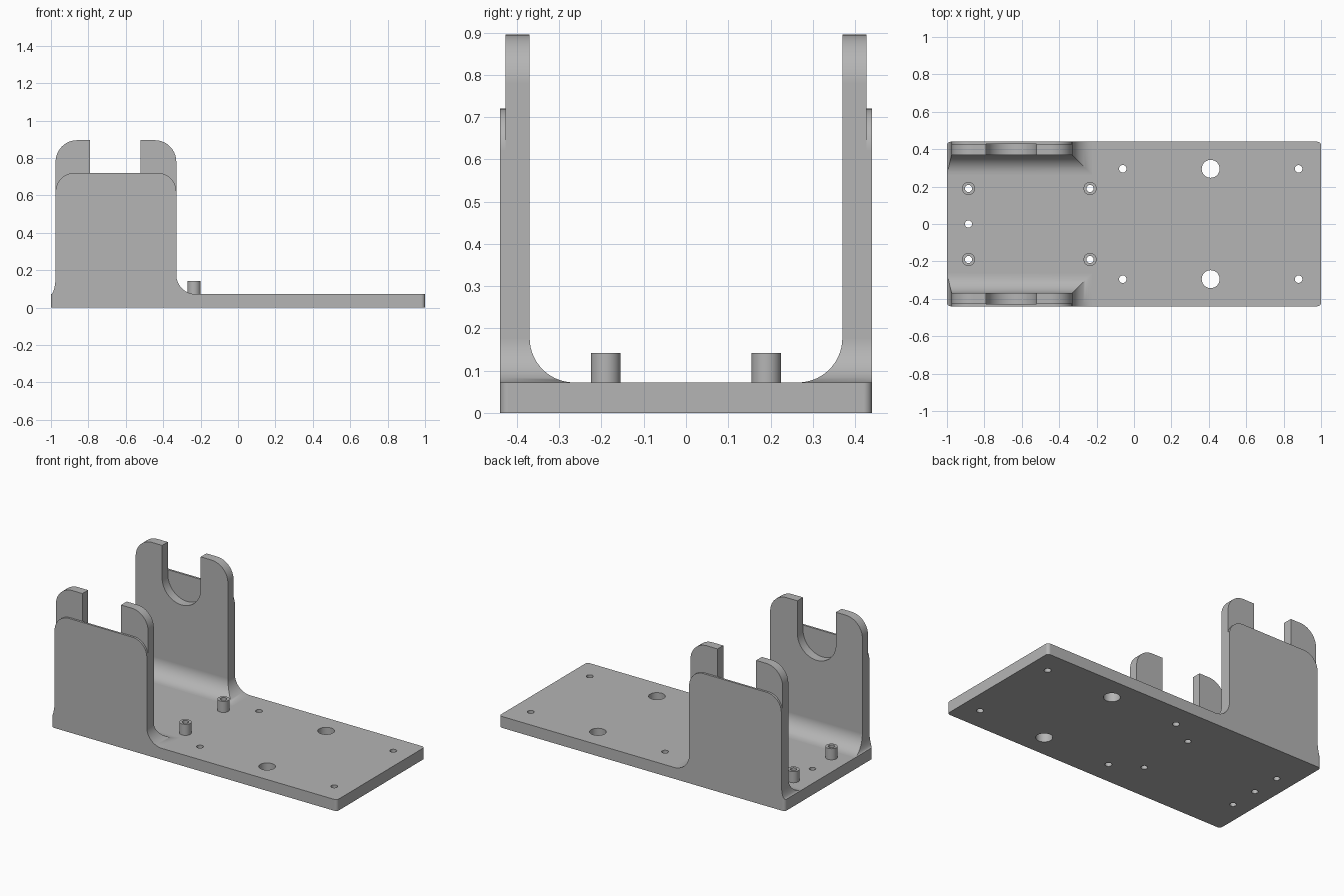
import bpy, bmesh
from math import cos, sin, radians
from mathutils import Matrix

old = bpy.data.objects.get("Cube")
if old:
    bpy.data.objects.remove(old, do_unlink=True)

grey = bpy.data.materials.new("plain grey")
grey.use_nodes = True
GREY = (0.46, 0.46, 0.46, 1)
grey.diffuse_color = GREY
grey.node_tree.nodes["Principled BSDF"].inputs["Base Color"].default_value = GREY

# Main sizes
HALF_Y = 0.44                # half the plate width
PLATE = 0.072                # plate thickness
X0, X1 = -0.975, -0.33       # wall ends
INNER, STEP = 0.37, 0.427    # inner wall face and step to the outer layer
FILLET = 0.105
SLOT_X, SLOT_Z, SLOT_R = -0.655, 0.69, 0.135


def arc(cx, cy, rx, ry, start, end, steps=14):
    angles = [radians(start + (end - start) * i / steps) for i in range(steps + 1)]
    return [(cx + rx * cos(a), cy + ry * sin(a)) for a in angles]


def prism(name, points, axis, low, high):
    """Extrude a 2D outline along the x, y or z axis."""
    place = {"x": lambda p: (low, p[0], p[1]),
             "y": lambda p: (p[0], low, p[1]),
             "z": lambda p: (p[0], p[1], low)}[axis]
    bm = bmesh.new()
    face = bm.faces.new([bm.verts.new(place(p)) for p in points])
    new = bmesh.ops.extrude_face_region(bm, geom=[face])["geom"]
    shift = [(high - low) * (axis == k) for k in "xyz"]
    bmesh.ops.translate(bm, vec=shift, verts=[v for v in new if isinstance(v, bmesh.types.BMVert)])
    bmesh.ops.recalc_face_normals(bm, faces=bm.faces)
    mesh = bpy.data.meshes.new(name)
    bm.to_mesh(mesh)
    bm.free()
    mesh.materials.append(grey)
    obj = bpy.data.objects.new(name, mesh)
    bpy.context.collection.objects.link(obj)
    return obj


def combine(obj, tool, operation):
    """Apply a boolean and drop the tool object."""
    tool.hide_render = True
    mod = obj.modifiers.new("cut", "BOOLEAN")
    mod.operation, mod.object, mod.solver = operation, tool, "EXACT"
    bpy.context.view_layer.objects.active = obj
    bpy.ops.object.modifier_apply(modifier=mod.name)
    bpy.data.objects.remove(tool, do_unlink=True)


def drill(obj, x, y, radius):
    combine(obj, prism("drill", arc(x, y, radius, radius, 0, 360, 32)[:-1], "z", -0.1, 0.3), "DIFFERENCE")


def finish(obj):
    bpy.ops.object.select_all(action="DESELECT")
    obj.select_set(True)
    bpy.context.view_layer.objects.active = obj
    bpy.ops.object.shade_smooth_by_angle(angle=radians(30))
    mod = obj.modifiers.new("flat face normals", "WEIGHTED_NORMAL")
    mod.keep_sharp = True


def plan(name, low, high, r=0.02):
    """Rounded rectangle outline of the plate."""
    x, y = 1 - r, HALF_Y - r
    pts = []
    for cx, cy, a in ((x, y, 0), (-x, y, 90), (-x, -y, 180), (x, -y, 270)):
        pts += arc(cx, cy, r, r, a, a + 90, 6)
    return prism(name, pts, "z", low, high)


def wall_outline(top, r, slot):
    """Side outline of a wall with flared foot and rounded shoulders."""
    foot = PLATE + FILLET
    pts = arc(-1, foot, 1 + X0, FILLET, -90, 0)
    pts += arc(X0 + r, top - r, r, r, 180, 90)
    if slot:
        pts.append((SLOT_X - SLOT_R, top))
        pts += arc(SLOT_X, SLOT_Z, SLOT_R, SLOT_R, 180, 360, 28)
        pts.append((SLOT_X + SLOT_R, top))
    pts += arc(X1 - r, top - r, r, r, 90, 0)
    pts += arc(X1 + FILLET, foot, FILLET, FILLET, 180, 270)
    return pts


# Base plate with its holes
STANDOFFS = [(x, y) for x in (-0.885, -0.235) for y in (-0.19, 0.19)]
plate = plan("base_plate", 0, PLATE)
for x, r in ((-0.06, 0.02), (0.41, 0.048), (0.88, 0.02)):
    for y in (-0.295, 0.295):
        drill(plate, x, y, r)
for x, y in STANDOFFS + [(-0.885, 0)]:
    drill(plate, x, y, 0.019)
finish(plate)

# Hollow standoffs
for i, (x, y) in enumerate(STANDOFFS):
    post = prism(f"standoff_{i + 1}", arc(x, y, 0.035, 0.035, 0, 360, 32)[:-1], "z", PLATE, 0.142)
    drill(post, x, y, 0.019)
    finish(post)

# Slotted wall: side outline crossed with a filleted section
back = prism("back_wall", wall_outline(0.895, 0.115, True), "y", 0.2, 0.5)
section = [(STEP, 0), (STEP, 1), (INNER, 1)]
section += arc(INNER - FILLET, PLATE + FILLET, FILLET, FILLET, 0, -90)
section.append((INNER - FILLET, 0))
combine(back, prism("section", section, "x", -1.2, 0), "INTERSECT")

# Lower outer layer, trimmed to the plate outline
layer = prism("outer_layer", wall_outline(0.72, 0.1, False), "y", STEP, 0.5)
combine(layer, plan("trim", -0.1, 1), "INTERSECT")
combine(back, layer, "UNION")

# Matching front wall
front = back.copy()
front.data = back.data.copy()
front.name = "front_wall"
bpy.context.collection.objects.link(front)
front.data.transform(Matrix.Scale(-1, 4, (0, 1, 0)))
front.data.flip_normals()
finish(back)
finish(front)
